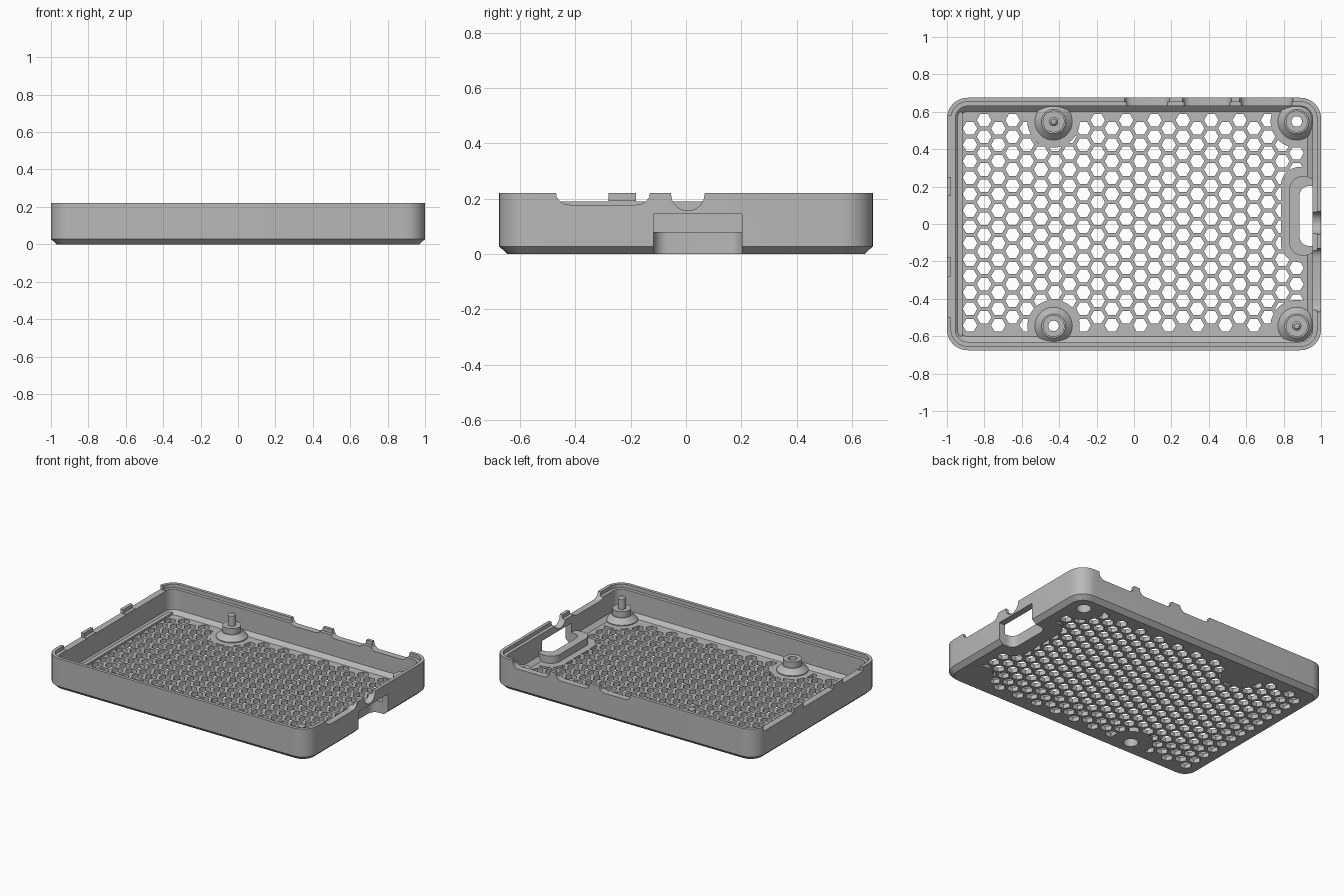
import bpy, bmesh, math
from math import radians, cos, sin, pi

if "Cube" in bpy.data.objects:
    bpy.data.objects.remove(bpy.data.objects["Cube"])

grey = bpy.data.materials.new("matte grey")
grey.use_nodes = True
COLOUR = (0.48, 0.48, 0.48, 1)
grey.diffuse_color = COLOUR
grey.node_tree.nodes["Principled BSDF"].inputs["Base Color"].default_value = COLOUR


def make(name, bm):
    bmesh.ops.remove_doubles(bm, verts=bm.verts, dist=1e-5)
    bmesh.ops.recalc_face_normals(bm, faces=bm.faces)
    mesh = bpy.data.meshes.new(name)
    bm.to_mesh(mesh)
    bm.free()
    mesh.materials.append(grey)
    ob = bpy.data.objects.new(name, mesh)
    bpy.context.collection.objects.link(ob)
    return ob


def select(ob):
    bpy.ops.object.select_all(action='DESELECT')
    ob.select_set(True)
    bpy.context.view_layer.objects.active = ob


def cut(ob, *cutters):
    select(ob)
    for c in cutters:
        mod = ob.modifiers.new("cut", 'BOOLEAN')
        mod.operation, mod.solver, mod.object = 'DIFFERENCE', 'EXACT', c
        bpy.ops.object.modifier_apply(modifier=mod.name)


def rounded(cx, cy, hx, hy, r, steps=8):
    """Rounded rectangle outline."""
    pts = []
    for q, (sx, sy) in enumerate([(1, 1), (-1, 1), (-1, -1), (1, -1)]):
        for i in range(steps + 1):
            a = pi / 2 * (q + i / steps)
            pts.append((cx + sx * (hx - r) + r * cos(a), cy + sy * (hy - r) + r * sin(a)))
    return pts


def loft(bm, rings):
    """Closed skin through rings of (outline, z)."""
    loops = [[bm.verts.new((x, y, z)) for x, y in pts] for pts, z in rings]
    n = len(loops[0])
    for a, b in zip(loops, loops[1:]):
        for i in range(n):
            bm.faces.new((a[i], a[(i + 1) % n], b[(i + 1) % n], b[i]))
    bm.faces.new(loops[0])
    bm.faces.new(loops[-1])


def slab(name, outline, z0, z1):
    bm = bmesh.new()
    loft(bm, [(outline, z0), (outline, z1)])
    return make(name, bm)


def circle(cx, cy, r, n=40):
    return [(cx + r * cos(2 * pi * i / n), cy + r * sin(2 * pi * i / n)) for i in range(n)]


def rect(x0, x1, y0, y1):
    return [(x0, y0), (x1, y0), (x1, y1), (x0, y1)]


def wall_notch(name, profile, axis, lo, hi):
    """Prism with a (u, z) profile, pushed through a wall along x or y."""
    bm = bmesh.new()
    ends = []
    for d in (lo, hi):
        ends.append([bm.verts.new((d, u, z) if axis == 'x' else (u, d, z)) for u, z in profile])
    a, b = ends
    n = len(a)
    for i in range(n):
        bm.faces.new((a[i], a[(i + 1) % n], b[(i + 1) % n], b[i]))
    bm.faces.new(a)
    bm.faces.new(b)
    return make(name, bm)


def scoop(a, b, floor, slope=0.04):
    """Notch profile with rounded lower corners."""
    pts = [(a, 0.3), (a, 0.22)]
    pts += [(a + slope * (1 - cos(t)), 0.22 - (0.22 - floor) * sin(t))
            for t in (0.4, 0.8, 1.2, pi / 2)]
    return pts + [(a + b - u, z) for u, z in reversed(pts)]


def lathe(name, profile, x, y):
    bm = bmesh.new()
    vs = [bm.verts.new((r, 0, z)) for r, z in profile]
    es = [bm.edges.new((vs[i], vs[(i + 1) % len(vs)])) for i in range(len(vs))]
    bmesh.ops.spin(bm, geom=vs + es, cent=(0, 0, 0), axis=(0, 0, 1),
                   angle=2 * pi, steps=40, use_merge=False)
    bmesh.ops.remove_doubles(bm, verts=bm.verts, dist=1e-5)
    bmesh.ops.dissolve_degenerate(bm, edges=bm.edges, dist=1e-5)
    bmesh.ops.translate(bm, verts=bm.verts, vec=(x, y, 0))
    return make(name, bm)


# Tray shell: chamfered outside, stepped lip, sloped foot inside
W, D, H, FLOOR = 1.0, 0.675, 0.22, 0.03
bm = bmesh.new()
loft(bm, [(rounded(0, 0, W - s, D - s, max(0.11 - s, 0.03)), z) for s, z in [
    (0.03, 0), (0, 0.028), (0, H), (0.022, H), (0.022, 0.195),
    (0.045, 0.195), (0.045, 0.055), (0.073, FLOOR)]])
tray = make("tray", bm)

# Honeycomb vents, kept clear of bosses and cable pocket
STEP = 0.0759
bm = bmesh.new()
for col in range(24):
    for row in range(13):
        cx = -0.877 + STEP * col
        cy = 0.511 - 0.0877 * row + (0.0438 if col % 2 else 0)
        loft(bm, [(circle(cx, cy, 0.039, 6), z) for z in (-0.05, 0.1)])
vents = make("vent_cutter", bm)

SCREWS = [(0.87, 0.548), (-0.43, -0.545)]
PINS = [(-0.43, 0.548), (0.87, -0.545)]
zones = [slab("zone_cutter", circle(x, y, 0.14), -0.1, 0.2) for x, y in SCREWS + PINS]
zones.append(slab("zone_cutter", rounded(0.985, 0.05, 0.2, 0.255, 0.1), -0.1, 0.2))
cut(vents, *zones)

# Cable pocket in the right wall
pocket = slab("pocket_cutter", rounded(1.0, 0.043, 0.115, 0.16, 0.05), -0.1, 0.145)
rim = slab("pocket_rim", rounded(0.905, 0.043, 0.075, 0.212, 0.07), 0.01, 0.08)

# Notches along the wall tops
notches = [wall_notch("notch_cutter", scoop(a, b, z), 'y', 0.58, 0.72)
           for a, b, z in [(-0.05, 0.19, 0.18), (0.26, 0.52, 0.175), (0.565, 0.85, 0.17)]]
notches += [wall_notch("notch_cutter", scoop(a, b, z, s), 'x', 0.9, 1.05)
            for a, b, z, s in [(-0.47, -0.13, 0.178, 0.05), (-0.055, 0.068, 0.157, 0.058)]]
# Lowered left lip leaving two tabs
notches += [slab("lip_cutter", rect(-1.05, -0.9, a, b), 0.19, 0.3)
            for a, b in [(-0.5, -0.28), (-0.18, 0.15), (0.25, 0.58)]]

screw_holes = [slab("hole_cutter", circle(x, y, 0.047), -0.1, 0.05) for x, y in SCREWS]
cut(tray, vents, pocket, *screw_holes, *notches)
cut(rim, pocket)

# Low ledge along the left wall
ledge = slab("left_ledge", rect(-0.96, -0.917, -0.6, 0.6), 0.02, 0.045)

# Standoffs: two with screw holes, two with locating pins
base = [(0.1, 0.02), (0.1, 0.036), (0.065, 0.07), (0.058, 0.07), (0.058, 0.11)]
parts = [tray, rim, ledge]
for i, (x, y) in enumerate(SCREWS):
    parts.append(lathe(f"screw_standoff_{i + 1}", [(0.047, 0.02)] + base +
                       [(0.028, 0.11), (0.028, 0.07), (0.047, 0.07)], x, y))
for i, (x, y) in enumerate(PINS):
    parts.append(lathe(f"pin_standoff_{i + 1}", [(0, 0.02)] + base +
                       [(0.025, 0.11), (0.025, 0.18), (0.014, 0.19), (0, 0.19)], x, y))

for c in [vents, pocket] + zones + notches + screw_holes:
    bpy.data.objects.remove(c)

for ob in parts:
    select(ob)
    bpy.ops.object.shade_smooth_by_angle(angle=radians(30))
